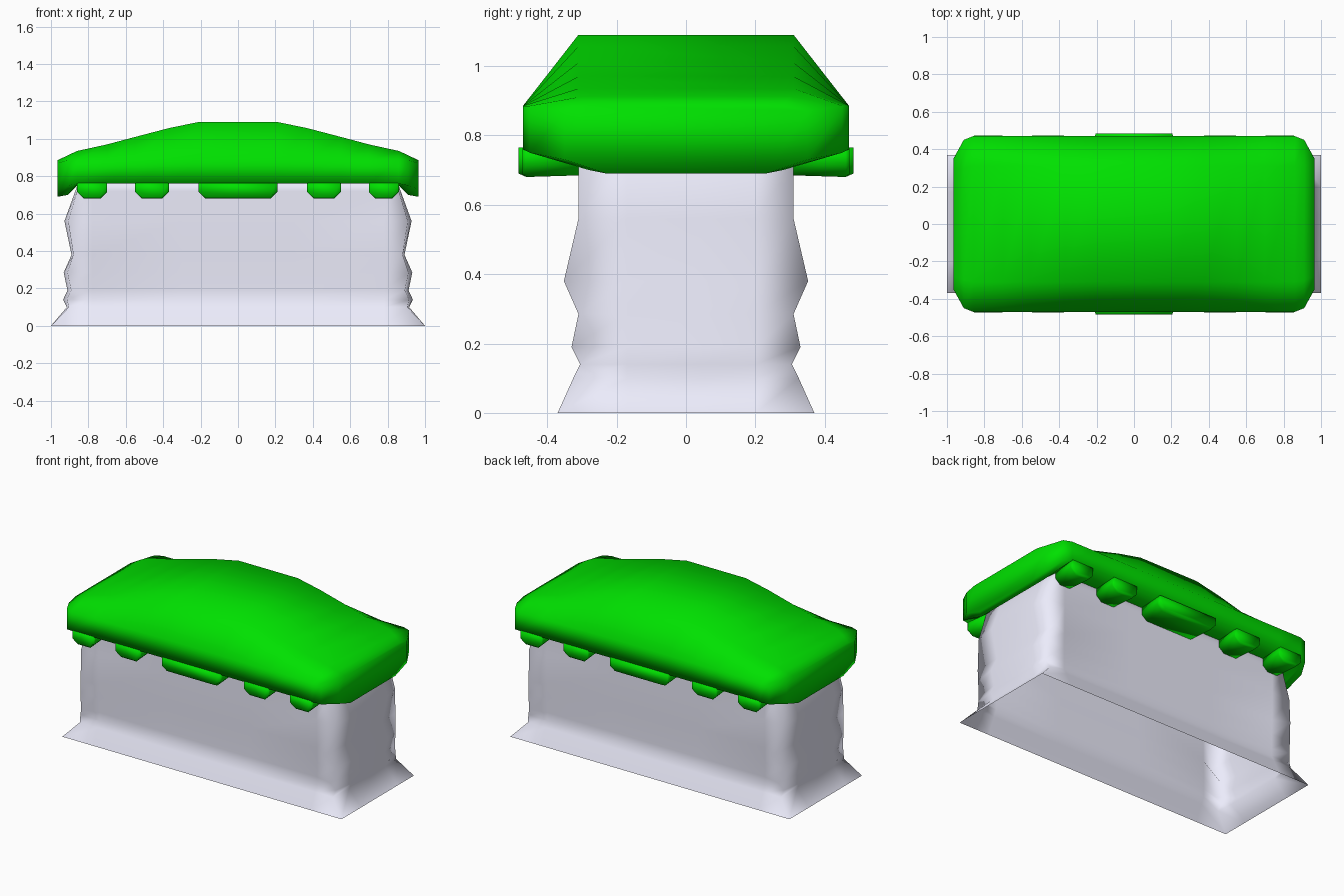
import bpy, bmesh, math

if "Cube" in bpy.data.objects:
    bpy.data.objects.remove(bpy.data.objects["Cube"])


def material(name, rgb):
    mat = bpy.data.materials.new(name)
    mat.diffuse_color = (*rgb, 1)
    mat.use_nodes = True
    mat.node_tree.nodes["Principled BSDF"].inputs["Base Color"].default_value = mat.diffuse_color
    return mat


green = material("grass_green", (0.0, 0.75, 0.0))
stone = material("pale_stone", (0.84, 0.84, 0.97))


def loft(name, rings, cap_ends, angle, mat):
    """Skin a list of equally long closed rings."""
    bm = bmesh.new()
    loops = [[bm.verts.new(p) for p in r] for r in rings]
    n = len(rings[0])
    for a, b in zip(loops, loops[1:]):
        for i in range(n):
            j = (i + 1) % n
            bm.faces.new((a[i], a[j], b[j], b[i]))
    if cap_ends[0]:
        bm.faces.new(loops[0][::-1])
    if cap_ends[1]:
        bm.faces.new(loops[-1])
    bmesh.ops.recalc_face_normals(bm, faces=bm.faces[:])
    me = bpy.data.meshes.new(name)
    bm.to_mesh(me)
    bm.free()
    ob = bpy.data.objects.new(name, me)
    bpy.context.collection.objects.link(ob)
    me.materials.append(mat)
    bpy.ops.object.select_all(action='DESELECT')
    ob.select_set(True)
    bpy.context.view_layer.objects.active = ob
    bpy.ops.object.shade_smooth_by_angle(angle=math.radians(angle))
    return ob


# Rock body: open below, bumpy at the corners, flat on the long sides
# (z, end x, corner inset, corner y, side y, end ridge y)
levels = [
    (0.00, 1.000, 0.00, 0.370, 0.370, 0.05),
    (0.10, 0.915, 0.01, 0.325, 0.325, 0.05),
    (0.14, 0.935, 0.02, 0.305, 0.305, 0.04),
    (0.19, 0.912, 0.02, 0.330, 0.305, 0.06),
    (0.285, 0.932, 0.02, 0.310, 0.305, 0.04),
    (0.38, 0.890, 0.01, 0.352, 0.308, 0.02),
    (0.56, 0.928, 0.02, 0.310, 0.310, 0.055),
    (0.72, 0.870, 0.01, 0.310, 0.310, 0.03),
    (0.78, 0.850, 0.01, 0.310, 0.310, 0.03),
]
rings = []
for z, x, d, yc, ys, r in levels:
    half = [(x, -0.17), (x, r), (x, 0.2), (x - d, yc), (0.78, ys),
            (0.3, ys), (-0.3, ys), (-0.78, ys), (d - x, yc)]
    rings.append([(px, py, z) for px, py in half] +
                 [(-px, -py, z) for px, py in half])
loft("rock_body", rings, (False, True), 120, stone)

# Grass cap: cross-sections along x
# (x, top half width, top z, edge half width, edge z, rim z, inner half width, bottom z)
half = [
    (0.21, 0.31, 1.090, 0.47, 0.885, 0.76, 0.31, 0.76),
    (0.37, 0.31, 1.057, 0.47, 0.885, 0.76, 0.31, 0.76),
    (0.55, 0.31, 1.010, 0.47, 0.885, 0.76, 0.31, 0.76),
    (0.70, 0.31, 0.970, 0.47, 0.885, 0.76, 0.31, 0.76),
    (0.86, 0.31, 0.935, 0.47, 0.885, 0.76, 0.31, 0.75),
    (0.91, 0.30, 0.912, 0.45, 0.885, 0.75, 0.28, 0.70),
    (0.965, 0.28, 0.885, 0.35, 0.870, 0.73, 0.23, 0.69),
]
rings = []
for s in [(-h[0],) + h[1:] for h in half[::-1]] + half:
    x, tw, tz, ew, ez, rz, iw, bz = s
    side = [(tw, tz), (ew, ez), (ew, rz), (iw, bz)]
    rings.append([(x, y, z) for y, z in side] +
                 [(x, -y, z) for y, z in side[::-1]])
loft("grass_cap", rings, (True, True), 95, green)


# Hanging grass tabs under the long rims
def tab_ring(x0, x1, y, bottom, grow):
    a, b = x0 + grow, x1 - grow
    return [(a, y, 0.765), (b, y, 0.765), (b, y, 0.715),
            (b - 0.035, y, bottom), (a + 0.035, y, bottom), (a, y, 0.715)]


tabs = [(-0.21, 0.21, 0.483), (0.37, 0.55, 0.472), (0.70, 0.86, 0.472),
        (-0.55, -0.37, 0.472), (-0.86, -0.70, 0.472)]
for sy, label in ((-1, "front"), (1, "back")):
    for i, (x0, x1, out) in enumerate(tabs):
        loft(f"grass_tab_{label}_{i}", [
            tab_ring(x0, x1, sy * 0.30, 0.685, 0.01),
            tab_ring(x0, x1, sy * 0.46, 0.68, 0.0),
            tab_ring(x0, x1, sy * out, 0.69, 0.004),
        ], (True, True), 95, green)
